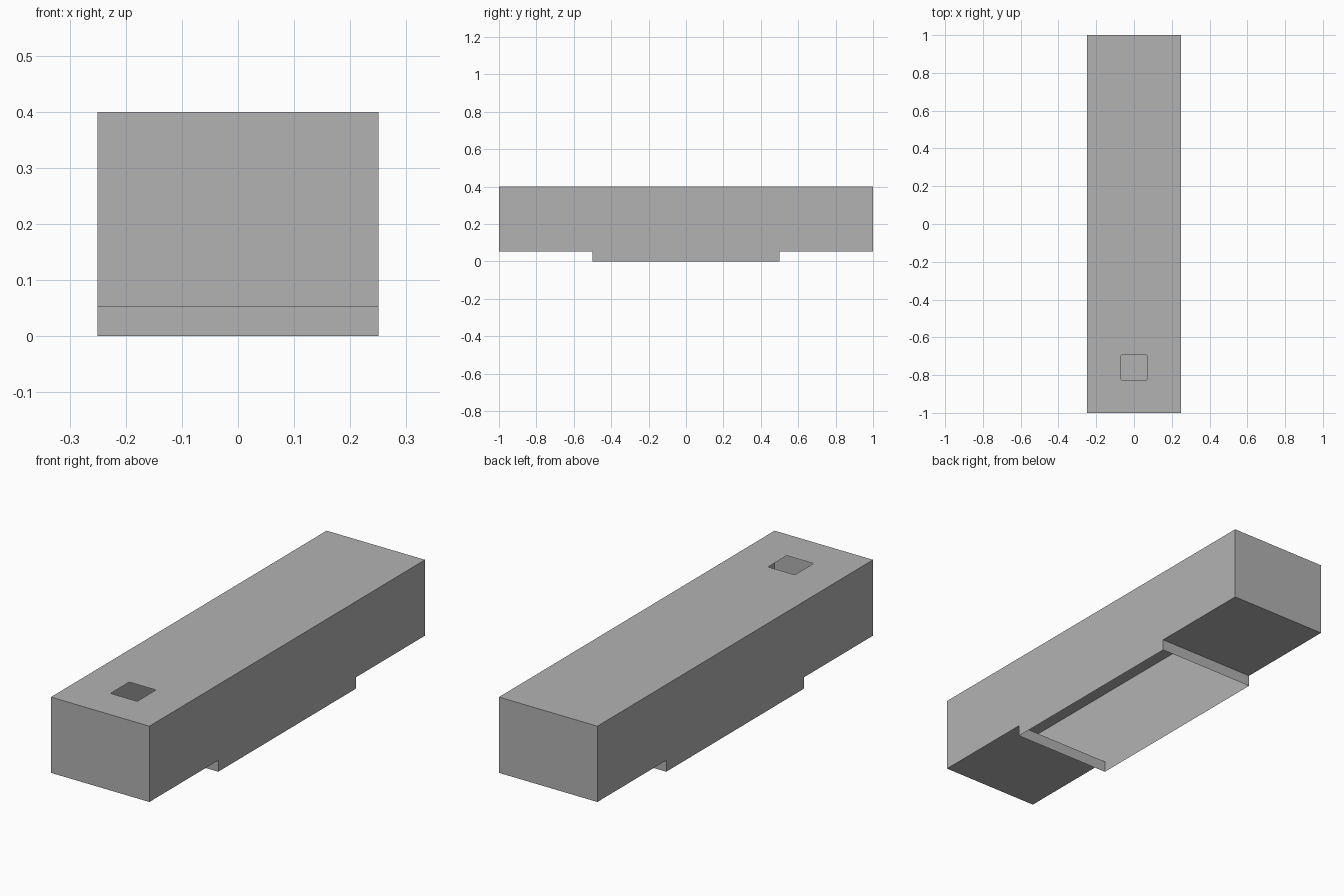
import bpy, bmesh, math
from mathutils import Vector

cube = bpy.data.objects.get("Cube")
if cube:
    bpy.data.objects.remove(cube, do_unlink=True)

HALF_W, HALF_L, TOP, STEP, SKIRT = 0.25, 1.0, 0.4, 0.052, 0.5
HOLE_Y, HOLE_HALF, HOLE_R = -0.76, 0.068, 0.007

# Plain grey material
grey = bpy.data.materials.new("plain_grey")
grey.use_nodes = True
colour = (0.448, 0.448, 0.448, 1)
grey.diffuse_color = colour
grey.node_tree.nodes["Principled BSDF"].inputs["Base Color"].default_value = colour


def rounded_square(centre, half, radius, steps=3):
    """Corner points of a small rounded square, counter-clockwise."""
    points = []
    for corner in range(4):
        base = math.pi / 4 + corner * math.pi / 2
        sx = math.copysign(1, math.cos(base))
        sy = math.copysign(1, math.sin(base))
        arc = centre + Vector((sx, sy, 0)) * (half - radius)
        for i in range(steps + 1):
            a = corner * math.pi / 2 + i / steps * math.pi / 2
            points.append(arc + radius * Vector((math.cos(a), math.sin(a), 0)))
    return points


bm = bmesh.new()

# Side profile with the lowered middle, swept across the width
half = [(HALF_L, TOP), (HALF_L, STEP), (SKIRT, STEP), (SKIRT, 0)]
profile = half + [(-y, z) for y, z in reversed(half)]
left = [bm.verts.new((HALF_W, y, z)) for y, z in profile]
right = [bm.verts.new((-HALF_W, y, z)) for y, z in profile]
bm.faces.new(left)
bm.faces.new(right[::-1])
for i in range(len(profile)):
    j = (i + 1) % len(profile)
    bm.faces.new((left[i], right[i], right[j], left[j]))
bmesh.ops.recalc_face_normals(bm, faces=bm.faces[:])

# The shell is hollow and open under the lowered middle
bm.normal_update()
opening = [f for f in bm.faces if f.calc_center_median().z < 0.001]
bmesh.ops.delete(bm, geom=opening, context='FACES_ONLY')

# Top sheet rebuilt around a small square hole near the front
top = next(f for f in bm.faces if f.calc_center_median().z > TOP - 0.001)
rim = list(top.edges)
bmesh.ops.delete(bm, geom=[top], context='FACES_ONLY')
ring = [bm.verts.new(p) for p in
        rounded_square(Vector((0, HOLE_Y, TOP)), HOLE_HALF, HOLE_R)]
rim += [bm.edges.new((ring[i - 1], ring[i])) for i in range(len(ring))]
bmesh.ops.triangle_fill(bm, edges=rim, use_beauty=True, normal=(0, 0, 1))
bm.normal_update()
for f in bm.faces:
    if f.calc_center_median().z > TOP - 0.001 and f.normal.z < 0:
        f.normal_flip()

mesh = bpy.data.meshes.new("hollow_body")
bm.to_mesh(mesh)
bm.free()
mesh.materials.append(grey)
body = bpy.data.objects.new("hollow_body", mesh)
bpy.context.collection.objects.link(body)
